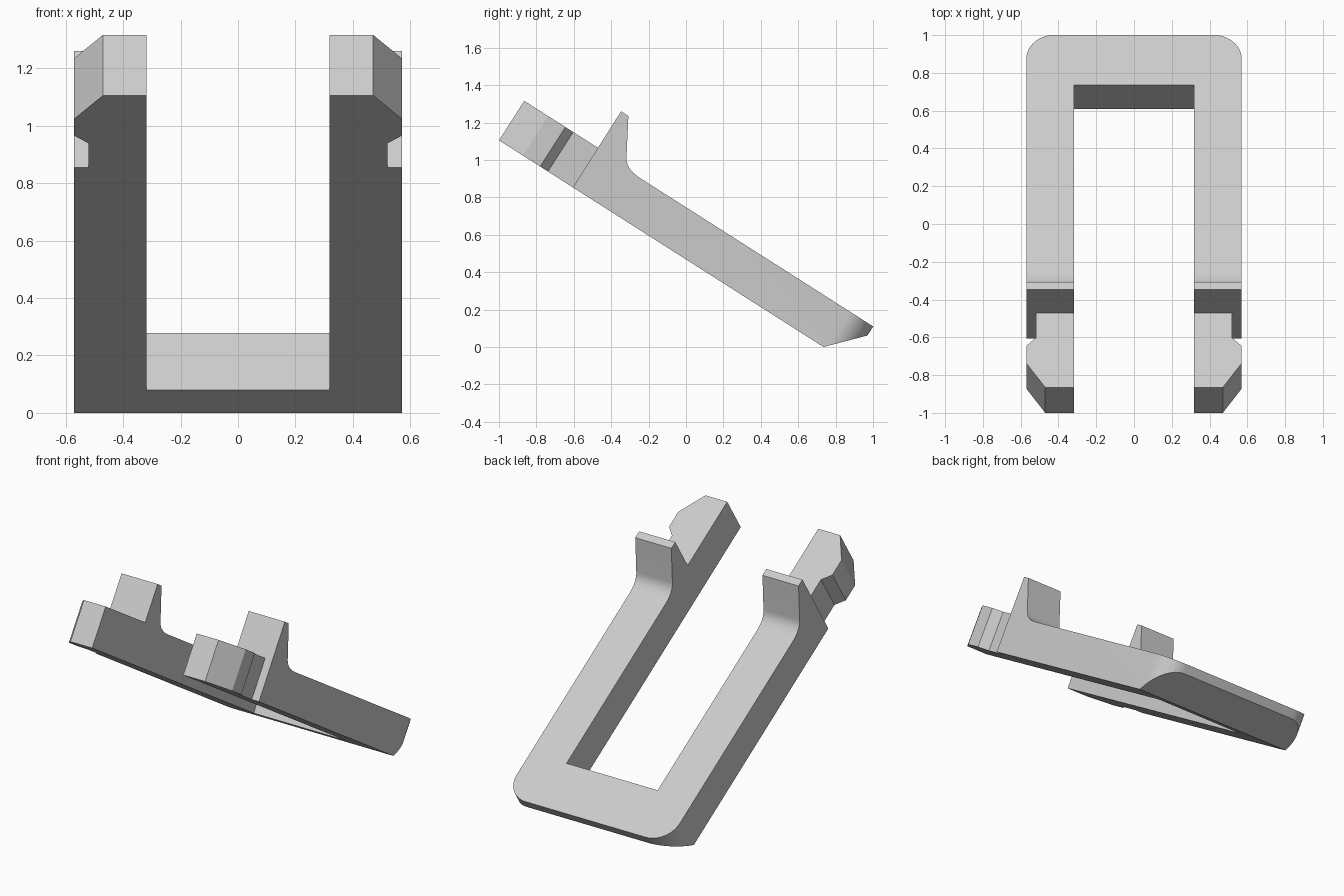
import bpy
import bmesh
import math
from mathutils import Vector

cube = bpy.data.objects.get("Cube")
if cube:
    bpy.data.objects.remove(cube)

grey = bpy.data.materials.new("plain grey")
grey.use_nodes = True
colour = (0.6, 0.6, 0.6, 1)
grey.diffuse_color = colour
grey.node_tree.nodes["Principled BSDF"].inputs["Base Color"].default_value = colour

OUTER, INNER, NECK = 0.57, 0.318, 0.52
SLOPE = 0.637
THICK = Vector((0, 0.126, 0.197))      # beam thickness, square to the slope
PRONG_THICK = Vector((0, 0.135, 0.211))


def under(y):
    """Height of the sloping underside."""
    return 0.468 - SLOPE * y


def prism(name, points, sweep):
    """Solid made by sweeping a flat outline along a vector."""
    bm = bmesh.new()
    face = bm.faces.new([bm.verts.new(p) for p in points])
    swept = bmesh.ops.extrude_face_region(bm, geom=[face])["geom"]
    moved = [v for v in swept if isinstance(v, bmesh.types.BMVert)]
    bmesh.ops.translate(bm, verts=moved, vec=sweep)
    bmesh.ops.recalc_face_normals(bm, faces=bm.faces)
    mesh = bpy.data.meshes.new(name)
    bm.to_mesh(mesh)
    bm.free()
    mesh.materials.append(grey)
    obj = bpy.data.objects.new(name, mesh)
    bpy.context.collection.objects.link(obj)
    return obj


# Side profile: sloping beam, upright hook with a filleted root, chamfered heel
a, b, c = Vector((-0.318, 1.02)), Vector((-0.325, 0.955)), Vector((-0.25, 0.906))
fillet = [a * (1 - t) ** 2 + b * 2 * t * (1 - t) + c * t * t
          for t in (i / 8 for i in range(9))]
side = [(-0.605, under(-0.605)), (-0.347, 1.26), (-0.308, 1.235), *fillet,
        (1.046, 0.081), (0.735, 0)]
frame = prism("clip_frame", [(-0.7, y, z) for y, z in side], Vector((1.4, 0, 0)))

# Plan outline: U shape with two rounded back corners
R, BACK = 0.15, 0.874
RY = R * math.cos(math.atan(SLOPE))
arc = [(OUTER - R + R * math.cos(t), BACK - RY + RY * math.sin(t))
       for t in (math.pi / 2 * i / 12 for i in range(13))]
half = [(INNER, 0.61), (INNER, -0.9), (OUTER, -0.9)] + arc
plan = half + [(-x, y) for x, y in reversed(half)]
cutter = prism("plan_cutter",
               [Vector((x, y, under(y))) - THICK for x, y in plan], THICK * 6)
cutter.hide_render = True

# Keep only the part of the profile inside the plan
mod = frame.modifiers.new("plan", 'BOOLEAN')
mod.operation = 'INTERSECT'
mod.solver = 'EXACT'
mod.object = cutter
bpy.context.view_layer.objects.active = frame
frame.select_set(True)
bpy.ops.object.modifier_apply(modifier=mod.name)
bpy.data.objects.remove(cutter)
bpy.ops.object.shade_smooth_by_angle(angle=math.radians(25))

# Notched, chamfered prongs
prong = [(INNER, -0.605), (INNER, -1), (0.47, -1), (OUTER, -0.872),
         (OUTER, -0.78), (NECK, -0.738), (NECK, -0.605)]
for name, s in (("left_prong", 1), ("right_prong", -1)):
    prism(name, [(s * x, y, under(y)) for x, y in prong], PRONG_THICK)
